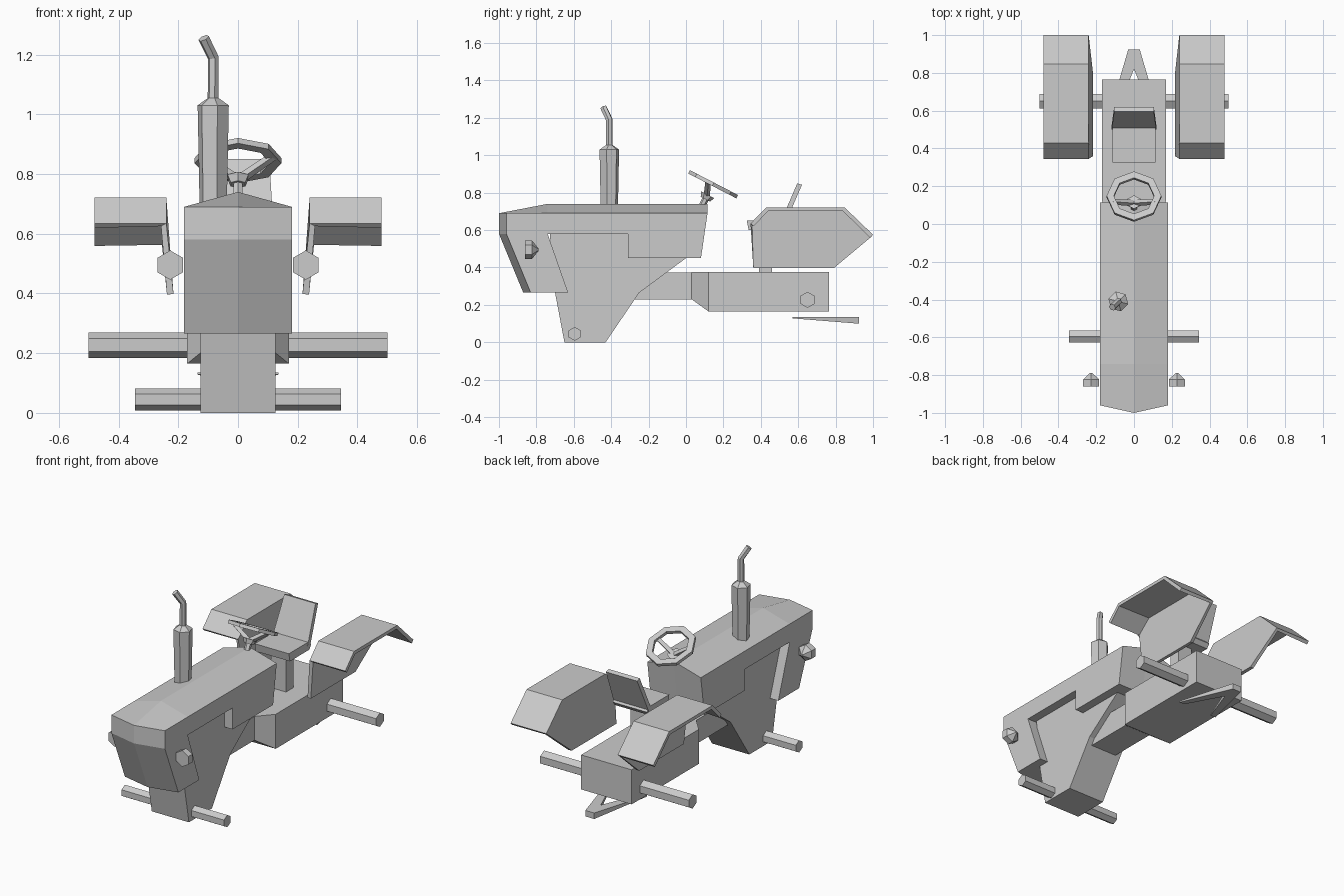
import bpy, bmesh, math
from mathutils import Vector

if "Cube" in bpy.data.objects:
    bpy.data.objects.remove(bpy.data.objects["Cube"])


def loft(name, sections, closed=False, mirror=False):
    """Skin matching outlines; cap both ends unless closed into a ring."""
    bm = bmesh.new()
    rings = [[bm.verts.new(p) for p in s] for s in sections]
    n = len(rings[0])
    pairs = list(zip(rings, rings[1:]))
    if closed:
        pairs.append((rings[-1], rings[0]))
    else:
        bm.faces.new(rings[0])
        bm.faces.new(rings[-1][::-1])
    for a, b in pairs:
        for i in range(n):
            j = (i + 1) % n
            bm.faces.new((a[i], a[j], b[j], b[i]))
    return finish(name, bm, mirror)


def finish(name, bm, mirror=False):
    bmesh.ops.recalc_face_normals(bm, faces=bm.faces)
    mesh = bpy.data.meshes.new(name)
    bm.to_mesh(mesh)
    bm.free()
    ob = bpy.data.objects.new(name, mesh)
    bpy.context.collection.objects.link(ob)
    if mirror:
        ob.modifiers.new("Mirror", 'MIRROR')
    return ob


def prism(name, profile, half, half_top=None):
    """Side profile (y, z) extruded across x."""
    return loft(name, [[(x, y, z) for y, z in profile] for x in (-half, half)])


def tube(name, pts, radii, sides=6, phase=0, mirror=False):
    """Faceted tube along a path with a radius at each point."""
    pts = [Vector(p) for p in pts]
    rings = []
    for i, (p, r) in enumerate(zip(pts, radii)):
        d = Vector()
        if i:
            d += (p - pts[i - 1]).normalized()
        if i < len(pts) - 1:
            d += (pts[i + 1] - p).normalized()
        d.normalize()
        ref = Vector((0, 1, 0)) if abs(d.z) > .8 else Vector((0, 0, 1))
        u = (ref - d * ref.dot(d)).normalized()
        v = d.cross(u)
        ang = [phase + math.tau * k / sides for k in range(sides)]
        rings.append([p + (u * math.cos(a) + v * math.sin(a)) * r for a in ang])
    return loft(name, rings, mirror=mirror)


# Hood: ridged top, pointed nose, stepped side cut-out
lower = [(.08, .45), (-.31, .45), (-.31, .58), (-.74, .58), (-.63, .265)]
edge = [(-.83, .265), (-.96, .58), (-.96, .69), (-.74, .69), (.115, .69)] + lower
ridge = [(-.87, .265), (-1, .58), (-1, .69), (-.74, .74), (.115, .74)] + lower
loft("hood", [[(x, y, z) for y, z in s]
              for x, s in ((-.18, edge), (0, ridge), (.18, edge))])

# Engine block, drive housing and rear body
prism("engine_block", [(-.65, 0), (-.43, 0), (-.25, .265), (0, .45),
                       (0, .6), (-.73, .6), (-.7, .265)], .125)
prism("drive_housing", [(-.3, .23), (.05, .23), (.05, .374), (-.3, .374)], .09)
loft("rear_body", [[(-w, y, z), (w, y, z), (w, y, .375), (-w, y, .375)]
                   for y, w, z in ((.03, .09, .23), (.12, .17, .165), (.765, .17, .165))])

# Axles
tube("front_axle", [(-.345, -.595, .045), (.345, -.595, .045)], [.037] * 2)
tube("rear_axle", [(-.5, .65, .227), (.5, .65, .227)], [.043] * 2)

# Headlights
tube("headlights", [(.227, -.861, .495), (.227, -.823, .495), (.227, -.788, .495)],
     [.049, .049, .006], mirror=True)

# Exhaust stack with bent pipe
ex, ey = -.083, -.41
tube("exhaust_muffler", [(ex, ey, .68), (ex, ey, 1.03), (ex, ey, 1.054)],
     [.047, .054, .019], phase=.26)
tube("exhaust_pipe", [(ex, ey, 1.04), (ex, ey, 1.19), (-.115, -.441, 1.255)],
     [.019] * 3, phase=.26)

# Steering wheel: octagonal ring on a tilted axis
centre = Vector((0, .145, .845))
axis = Vector((0, .46, .89)).normalized()
back = Vector((0, axis.z, -axis.y))
side = Vector((1, 0, 0))
ring = []
for k in range(8):
    a = math.tau * k / 8
    d = side * math.cos(a) + back * math.sin(a)
    ring.append([centre + d * r + axis * h for r, h in
                 ((.145, -.01), (.145, .01), (.107, .01), (.107, -.01))])
loft("steering_wheel", ring, closed=True)
hub = centre - axis * .075
tube("steering_column", [hub - axis * .08, hub], [.018, .018])
tube("steering_hub", [hub - axis * .015, hub + axis * .012], [.028, .04])
for s, label in ((-1, "left"), (1, "right")):
    tube(f"steering_spoke_{label}",
         [hub, centre + side * s * .118 - back * .03], [.017, .015], sides=4)

# Seat: pedestal, cushion, tapered reclined backrest
prism("seat_pedestal", [(.39, .37), (.46, .37), (.46, .61), (.39, .61)], .05)
prism("seat_cushion", [(.335, .60), (.52, .60), (.54, .625), (.52, .65), (.325, .65)], .115)
loft("seat_backrest", [[(-w, y, z), (w, y, z), (w, y + .025, z - .008), (-w, y + .025, z - .008)]
                       for y, z, w in ((.50, .63, .118), (.595, .85, .105))])

# Fenders: bent cover strip plus leaning inner wall
arch = [(.345, .635), (.43, .722), (.847, .722), (1, .575)]
bm = bmesh.new()
inner = [bm.verts.new((.24, y, z)) for y, z in arch]
outer = [bm.verts.new((.48, y, z)) for y, z in arch]
foot = [bm.verts.new((.216, y, .398)) for y in (.79, .36)]
for i in range(3):
    bm.faces.new((inner[i], outer[i], outer[i + 1], inner[i + 1]))
bm.faces.new(inner + foot)
fender = finish("fenders", bm)
# keep the shell thickness on the wheel side of the sheet
flip = fender.data.polygons[1].normal.z < 0
shell = fender.modifiers.new("Thickness", 'SOLIDIFY')
shell.thickness = .022
shell.offset = 1 if flip else -1
fender.modifiers.new("Mirror", 'MIRROR')

# Tow hitch: wedge-shaped A-frame
half = [(.135, .57), (.1, .57)]
plan = [(-.135, .57), (-.03, .925), (.03, .925)] + half + [(0, .82), (-.1, .57)]
loft("tow_hitch", [[(x, y, .128 - (y - .57) * .08) for x, y in plan],
                   [(x, y, .136) for x, y in plan]])
